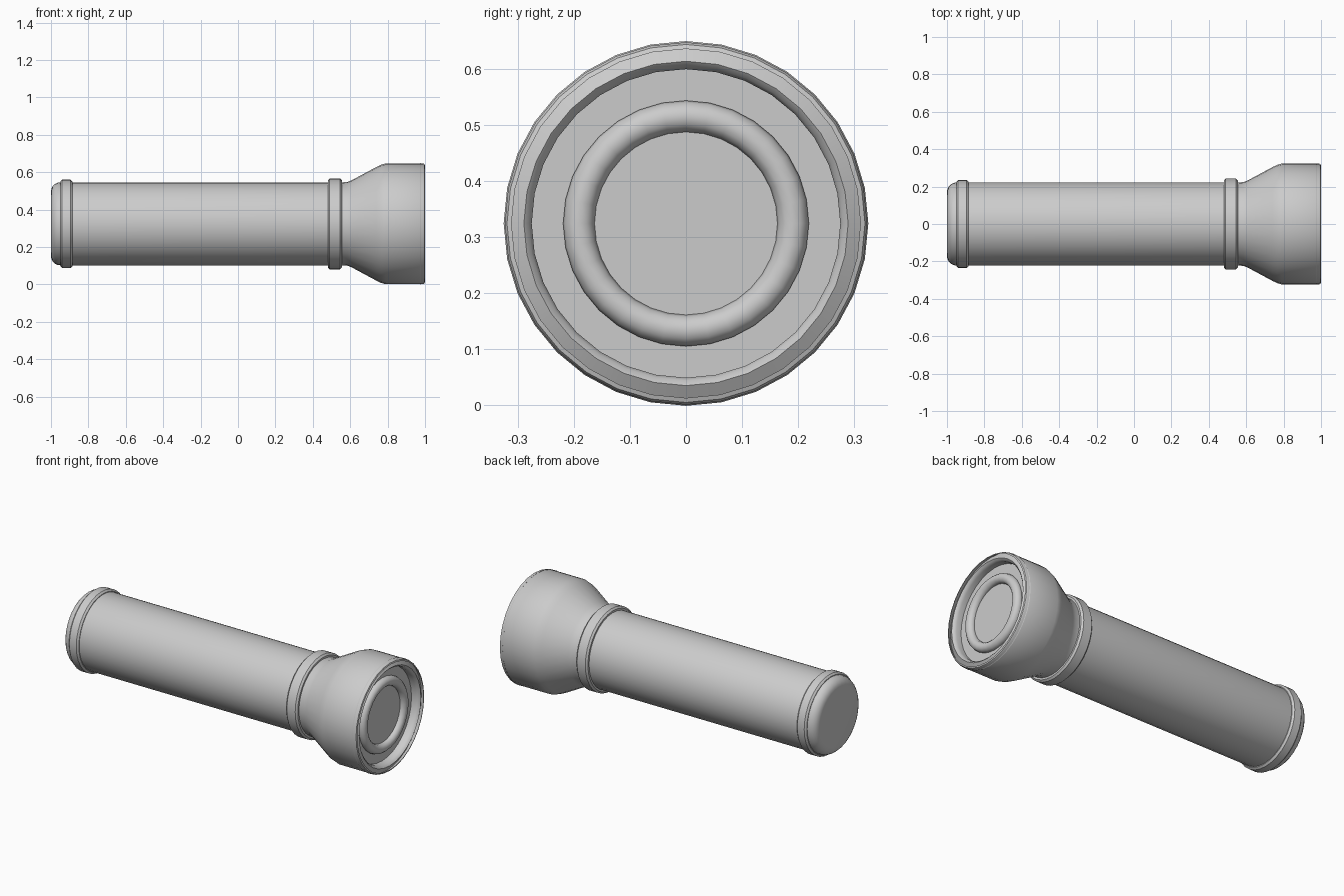
import bpy, bmesh, math

if "Cube" in bpy.data.objects:
    bpy.data.objects.remove(bpy.data.objects["Cube"])

AXIS_Z = 0.324
SIDES = 32


def lathe(name, profile, closed=False):
    """Revolve (x, radius) points around the torch's long axis."""
    bm = bmesh.new()
    rings = []
    for x, r in profile:
        if r == 0:
            rings.append([bm.verts.new((x, 0, AXIS_Z))] * SIDES)
        else:
            rings.append([bm.verts.new((x, r * math.sin(2 * math.pi * i / SIDES),
                                        AXIS_Z + r * math.cos(2 * math.pi * i / SIDES)))
                          for i in range(SIDES)])
    pairs = list(zip(rings, rings[1:]))
    if closed:
        pairs.append((rings[-1], rings[0]))
    for a, b in pairs:
        for i in range(SIDES):
            j = (i + 1) % SIDES
            bm.faces.new(dict.fromkeys((a[i], a[j], b[j], b[i])))
    bmesh.ops.recalc_face_normals(bm, faces=bm.faces)
    mesh = bpy.data.meshes.new(name)
    bm.to_mesh(mesh)
    bm.free()
    ob = bpy.data.objects.new(name, mesh)
    bpy.context.collection.objects.link(ob)
    bpy.ops.object.select_all(action='DESELECT')
    ob.select_set(True)
    bpy.context.view_layer.objects.active = ob
    bpy.ops.object.shade_smooth_by_angle(angle=math.radians(35))
    return ob


def arc(cx, cr, rx, rr, start, end, n):
    """Elliptical arc in the profile plane, angles in degrees from +x."""
    angles = [math.radians(start + (end - start) * i / n) for i in range(n + 1)]
    return [(cx + rx * math.cos(a), cr + rr * math.sin(a)) for a in angles]


def band(name, x0, x1, r, bevel=0.01):
    lathe(name, [(x0, 0.21), (x0, r - bevel), (x0 + bevel, r),
                 (x1 - bevel, r), (x1, r - bevel), (x1, 0.21)], closed=True)


# Handle with rounded tail
lathe("handle", [(-1, 0)] + arc(-0.95, 0.172, 0.05, 0.05, 180, 90, 5)
      + [(0.58, 0.222), (0.58, 0)])

# Raised bands on the handle
band("tail_band", -0.95, -0.885, 0.236)
band("neck_band", 0.48, 0.555, 0.243)

# Flared head with rounded rim and recessed face
lathe("head", [(0.56, 0), (0.56, 0.222), (0.585, 0.224), (0.61, 0.234),
               (0.74, 0.304), (0.765, 0.316), (0.79, 0.323), (0.99, 0.323),
               (0.997, 0.319), (1.0, 0.311)]
      + arc(0.975, 0.300, 0.025, 0.025, 90, 180, 4)[:1]
      + [(0.997, 0.289), (0.989, 0.280), (0.975, 0.275), (0.945, 0.275), (0.945, 0)])

# Rounded ring around the lens
lathe("lens_ring", arc(0.95, 0.191, 0.028, 0.028, 0, 330, 11), closed=True)

# Lens disc
lathe("lens", [(0.94, 0), (0.94, 0.18), (0.948, 0.18), (0.948, 0)])
